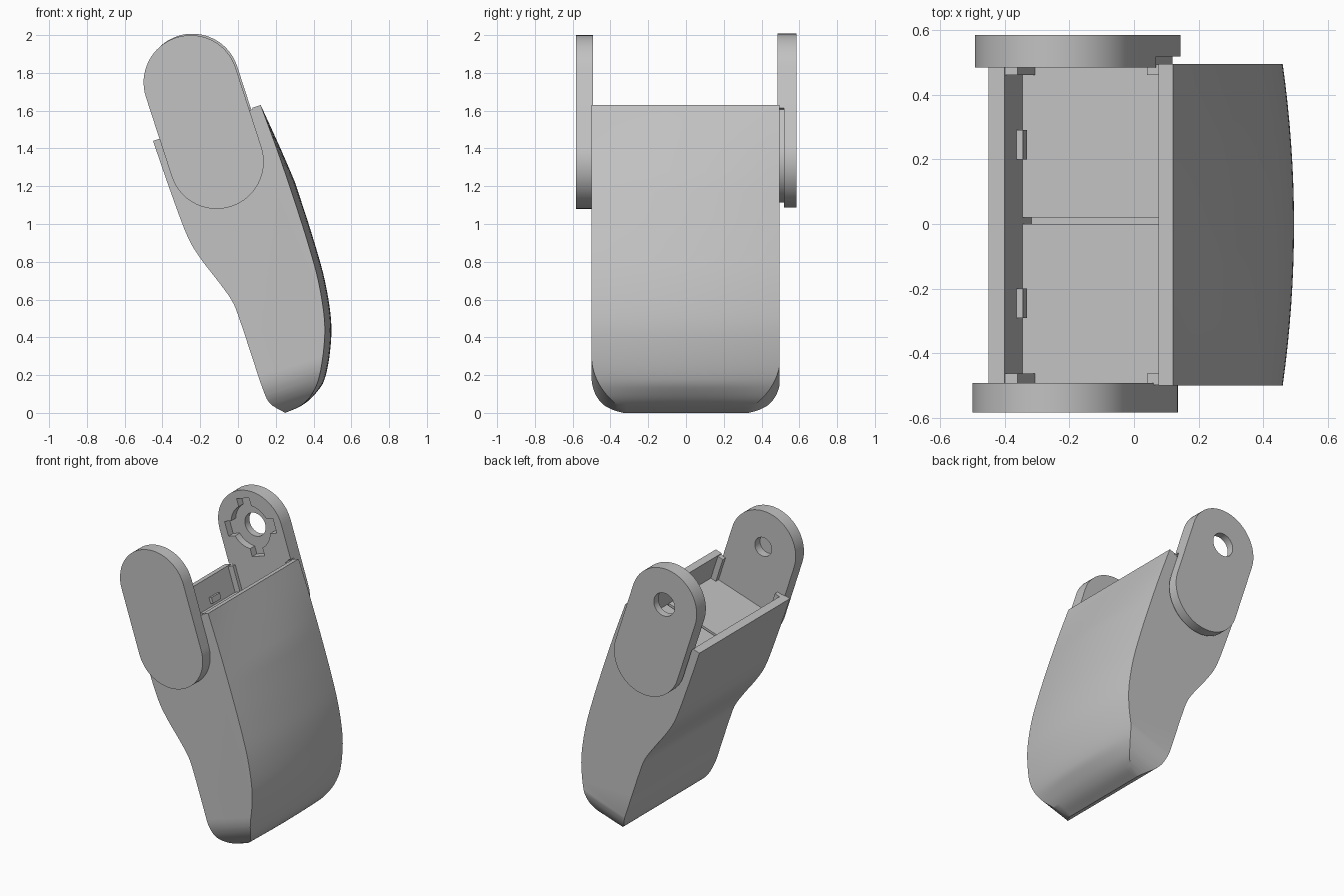
import bpy, bmesh, math
from mathutils import Matrix, Vector

cube = bpy.data.objects.get("Cube")
if cube:
    bpy.data.objects.remove(cube, do_unlink=True)

TILT = Matrix.Rotation(-math.radians(18), 4, 'Y')   # leans the whole part towards -x
RIM, FLOOR = 1.51, 1.33                             # heights along the leaning axis
WALL_A, WALL_B = 0.07, 0.571                        # inner faces of the two end walls

grey = bpy.data.materials.new("light grey plastic")
grey.use_nodes = True
grey.diffuse_color = (0.54, 0.54, 0.54, 1)
grey.node_tree.nodes["Principled BSDF"].inputs["Base Color"].default_value = (0.54, 0.54, 0.54, 1)


def finish(name, bm, matrix=TILT):
    """Turn a bmesh into a named grey object."""
    bmesh.ops.transform(bm, matrix=matrix, verts=bm.verts)
    bmesh.ops.recalc_face_normals(bm, faces=bm.faces)
    mesh = bpy.data.meshes.new(name)
    bm.to_mesh(mesh)
    bm.free()
    mesh.materials.append(grey)
    obj = bpy.data.objects.new(name, mesh)
    bpy.context.collection.objects.link(obj)
    return obj


def prism(name, points, direction):
    """Extrude a flat outline along a direction."""
    bm = bmesh.new()
    face = bm.faces.new([bm.verts.new(p) for p in points])
    new = bmesh.ops.extrude_face_region(bm, geom=[face])["geom"]
    bmesh.ops.translate(bm, vec=direction,
                        verts=[v for v in new if isinstance(v, bmesh.types.BMVert)])
    return finish(name, bm)


def box(name, u, y, v):
    points = [(u[0], y[0], v[0]), (u[1], y[0], v[0]), (u[1], y[0], v[1]), (u[0], y[0], v[1])]
    return prism(name, points, (0, y[1] - y[0], 0))


def capsule(name, u, low, high, radius, y, steps=32):
    """Upright plate with round ends; equal low and high gives a disc."""
    points = []
    for centre, start in ((high, 0), (low, math.pi)):
        for i in range(steps + (low != high)):
            a = start + math.pi * i / steps
            points.append((u + radius * math.cos(a), y[0], centre + radius * math.sin(a)))
    return prism(name, points, (0, y[1] - y[0], 0))


def boolean(obj, tool, operation='DIFFERENCE'):
    mod = obj.modifiers.new("cut", 'BOOLEAN')
    mod.object, mod.operation, mod.solver = tool, operation, 'EXACT'
    bpy.context.view_layer.objects.active = obj
    bpy.ops.object.modifier_apply(modifier=mod.name)
    bpy.data.objects.remove(tool, do_unlink=True)


def smooth_path(points, steps=5):
    """Catmull-Rom curve through the points."""
    p = [Vector(q) for q in points]
    p = [2 * p[0] - p[1]] + p + [2 * p[-1] - p[-2]]
    out = []
    for a, b, c, d in zip(p, p[1:], p[2:], p[3:]):
        for i in range(steps):
            t = i / steps
            out.append(0.5 * (2 * b + (c - a) * t + (2 * a - 5 * b + 4 * c - d) * t ** 2
                              + (3 * b - a - 3 * c + d) * t ** 3))
    return out + [p[-2]]


# Body: side profile swept across y, with the +x side crowned in the middle
back = smooth_path([(-0.45, 1.44), (-0.36, 1.18), (-0.27, 0.94), (-0.2, 0.82), (-0.1, 0.69),
                    (-0.03, 0.59), (0.01, 0.49), (0.07, 0.31), (0.13, 0.13), (0.17, 0.05),
                    (0.25, 0)])
front = smooth_path([(0.25, 0), (0.33, 0.04), (0.385, 0.1), (0.43, 0.2), (0.455, 0.35),
                     (0.457, 0.5), (0.425, 0.7), (0.37, 0.9), (0.3, 1.12), (0.21, 1.385),
                     (0.12, 1.63)])
bm = bmesh.new()
rings = []
STATIONS = 16
for i in range(STATIONS + 1):
    t = 2 * i / STATIONS - 1
    y = 0.4975 * t - 0.0025
    ring = [bm.verts.new((p.x, y, p.y)) for p in back]
    for p in front[1:]:
        crown = 0.035 * min(1, (1.63 - p.y) / 0.4) * min(1, p.y / 0.15)
        ring.append(bm.verts.new((p.x + crown * (1 - t * t), y, p.y)))
    rings.append(ring)
for a, b in zip(rings, rings[1:]):
    for j in range(len(a)):
        k = (j + 1) % len(a)
        bm.faces.new((a[j], a[k], b[k], b[j]))
bm.faces.new(rings[0])
bm.faces.new(rings[-1])
body = finish("body", bm, Matrix())

# Rounded lower corners
R, BOTTOM, HALF = 0.23, -0.085, 0.51
outline = [(-1, HALF, 3), (-1, -HALF, 3)]
for side in (-1, 1):
    arc = [math.pi / 2 * i / 16 for i in range(17)]
    for a in (arc if side < 0 else reversed(arc)):
        outline.append((-1, side * (HALF - 0.01 - R + R * math.cos(a)),
                        BOTTOM + R - R * math.sin(a)))
boolean(body, prism("corner_cutter", outline, (3, 0, 0)), 'INTERSECT')

# Open pocket between the end walls, with a narrow slit in its floor
boolean(body, box("pocket_cutter", (WALL_A, WALL_B), (-0.7, 0.7), (FLOOR, 1.8)))
boolean(body, box("slit_cutter", (WALL_A, WALL_B), (0, 0.02), (FLOOR - 0.09, FLOOR + 0.05)))

# Corner returns and small clips inside the pocket
for side, y in (("front", (-0.498, -0.462)), ("back", (0.46, 0.493))):
    box(side + "_corner_return_a", (WALL_A - 0.01, WALL_A + 0.04), y, (FLOOR - 0.02, RIM - 0.005))
    box(side + "_corner_return_b", (WALL_B - 0.04, WALL_B + 0.01), y, (FLOOR - 0.02, RIM - 0.005))
for side, y in (("front", (-0.29, -0.2)), ("back", (0.2, 0.29))):
    box(side + "_clip", (WALL_A - 0.01, WALL_A + 0.02), y, (1.35, 1.39))

# Front arm: plain outside, blind hole inside
front_arm = capsule("front_arm", 0.303, 1.3, 1.741, 0.25, (-0.583, -0.492))
boolean(front_arm, capsule("blind_hole_cutter", 0.303, 1.741, 1.741, 0.065, (-0.55, -0.4)))

# Back arm: outer plate, smaller spacer below, full-size pad above
U, LOW, HIGH = 0.313, 1.305, 1.746
back_arm = capsule("back_arm", U, LOW, HIGH, 0.25, (0.518, 0.585))
boolean(back_arm, capsule("spacer", U, LOW, HIGH, 0.225, (0.484, 0.53)), 'UNION')
pad = capsule("pad", U, LOW, HIGH, 0.25, (0.484, 0.54))
boolean(pad, box("pad_cutter", (-1, 1), (0, 1), (0, RIM + 0.005)))
boolean(back_arm, pad, 'UNION')

# Keyed recess and through hole in the back arm
DEPTH = (0.4, 0.535)
boolean(back_arm, capsule("recess_cutter", U, HIGH, HIGH, 0.15, DEPTH))
for w, h in ((0.195, 0.05), (0.05, 0.195)):
    boolean(back_arm, box("key_cutter", (U - w, U + w), DEPTH, (HIGH - h, HIGH + h)))
boolean(back_arm, capsule("hole_cutter", U, HIGH, HIGH, 0.08, (0.4, 0.7)))

# Smooth curved sides, keep edges crisp
bpy.ops.object.select_all(action='DESELECT')
for obj in bpy.context.collection.objects:
    if obj.type == 'MESH' and grey.name in obj.data.materials:
        obj.select_set(True)
        bpy.context.view_layer.objects.active = obj
bpy.ops.object.shade_smooth_by_angle(angle=math.radians(30))
